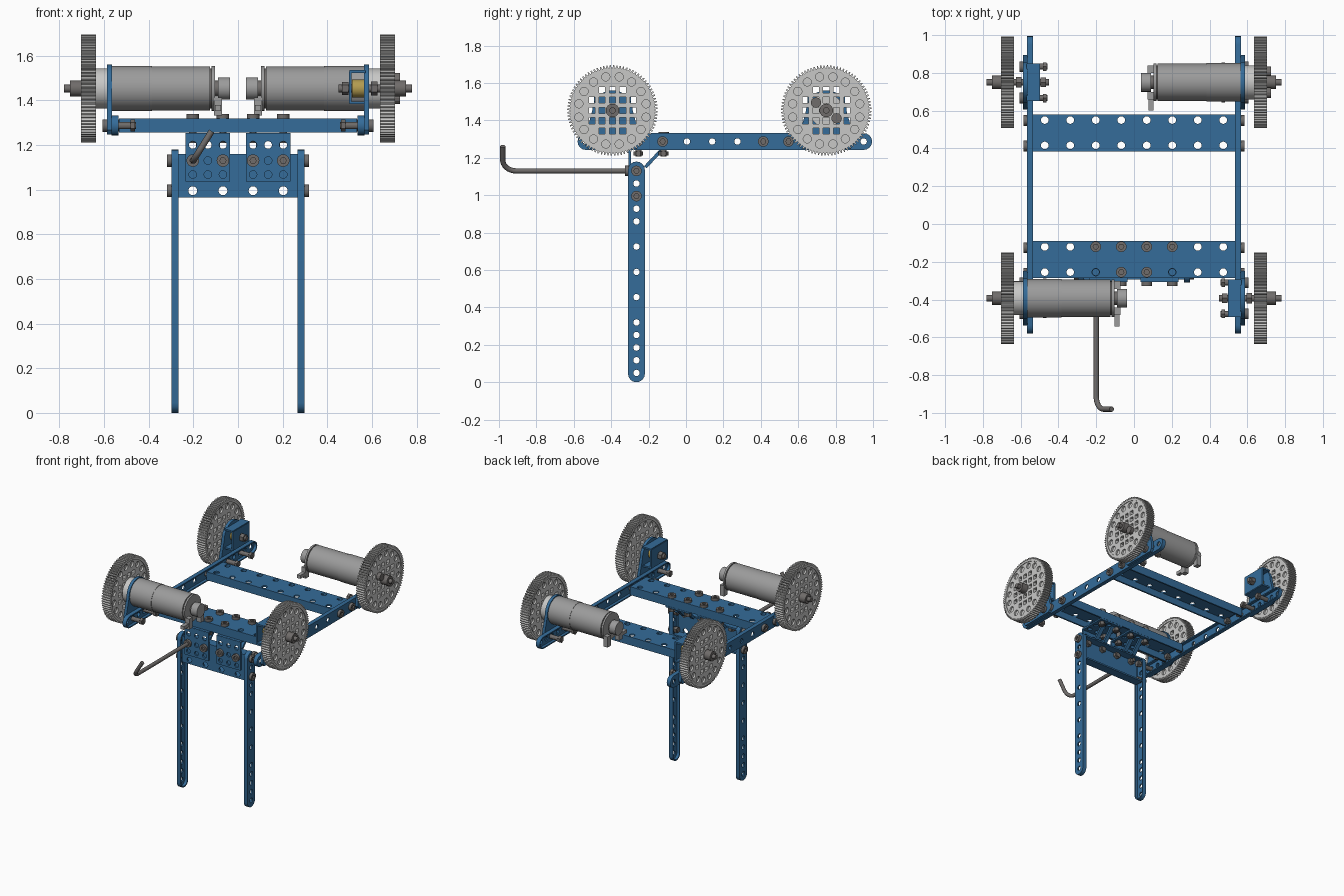
import bpy
from math import sin, cos, pi
from mathutils import Matrix, Vector

if "Cube" in bpy.data.objects:
    bpy.data.objects.remove(bpy.data.objects["Cube"])


def material(name, r, g, b):
    m = bpy.data.materials.new(name)
    m.use_nodes = True
    m.diffuse_color = (r, g, b, 1)
    m.node_tree.nodes["Principled BSDF"].inputs["Base Color"].default_value = (r, g, b, 1)
    return m


BLUE = material("blue paint", 0.035, 0.15, 0.32)
LIGHT = material("light grey plastic", 0.58, 0.58, 0.57)
GREY = material("motor grey", 0.33, 0.33, 0.33)
STEEL = material("dark steel", 0.16, 0.15, 0.145)
BRASS = material("brass", 0.45, 0.33, 0.08)

# Local (u, v, w) to world: w is the plate normal
AXES = {"X": Matrix(((0, 0, 1), (1, 0, 0), (0, 1, 0))),
        "Y": Matrix(((1, 0, 0), (0, 0, -1), (0, 1, 0))),
        "Z": Matrix.Identity(3)}


def circle(u, v, r, n=16, start=0.0):
    return [(u + r * cos(start + 2 * pi * i / n), v + r * sin(start + 2 * pi * i / n)) for i in range(n)]


def rect(u0, u1, v0, v1):
    return [(u0, v0), (u1, v0), (u1, v1), (u0, v1)]


def stadium(half, r, upright):
    pts = [(half * (1 if i <= 8 else -1) + r * cos(pi * (k - 8) / 16 * 2 / 2),
            r * sin(pi * (k - 8) / 16)) for i, k in
           [(j, j * 2) for j in range(9)] + [(9 + j, 16 + j * 2) for j in range(9)]]
    return [(-b, a) for a, b in pts] if upright else pts


def plate(name, axis, loops, at, thick, mat):
    """Flat sheet: first loop is the outline, the others are holes."""
    cu = bpy.data.curves.new(name, "CURVE")
    cu.dimensions, cu.fill_mode, cu.extrude = "2D", "BOTH", thick / 2
    for loop in loops:
        sp = cu.splines.new("POLY")
        sp.points.add(len(loop) - 1)
        for p, (u, v) in zip(sp.points, loop):
            p.co = (u, v, 0, 1)
        sp.use_cyclic_u = True
    tmp = bpy.data.objects.new(name + "_outline", cu)
    bpy.context.collection.objects.link(tmp)
    deps = bpy.context.evaluated_depsgraph_get()
    me = bpy.data.meshes.new_from_object(tmp.evaluated_get(deps))
    bpy.data.objects.remove(tmp)
    me.transform(Matrix.Translation(at) @ AXES[axis].to_4x4())
    me.materials.clear()
    me.materials.append(mat)
    ob = bpy.data.objects.new(name, me)
    bpy.context.collection.objects.link(ob)
    return ob


def rod(name, a, b, r, mat, n=32):
    a, b = Vector(a), Vector(b)
    bpy.ops.mesh.primitive_cylinder_add(vertices=n, radius=r, depth=(b - a).length, location=(a + b) / 2)
    ob = bpy.context.object
    ob.rotation_euler = (b - a).to_track_quat("Z", "Y").to_euler()
    ob.name = name
    ob.data.materials.append(mat)
    return ob


def box(name, lo, hi, mat):
    lo, hi = Vector(lo), Vector(hi)
    bpy.ops.mesh.primitive_cube_add(size=1, location=(lo + hi) / 2)
    ob = bpy.context.object
    ob.scale = hi - lo
    ob.name = name
    ob.data.materials.append(mat)
    return ob


def screw(axis, at, sign, length=0.05):
    """Socket head sitting on a surface, with shank and hex nut behind it."""
    d = AXES[axis] @ Vector((0, 0, 1))
    d = d * sign
    at = Vector(at)
    plate("screw_head", axis, [circle(0, 0, 0.028, 24), circle(0, 0, 0.014, 6)], at + d * 0.01, 0.02, STEEL)
    rod("screw_shank", at + d * 0.008, at - d * length, 0.016, STEEL, 12)
    rod("screw_nut", at - d * (length - 0.025), at - d * (length - 0.005), 0.026, STEEL, 6)


def bar(name, half, offsets, upright, centre, side):
    """Shallow perforated U bar with rounded ends, open towards the inside."""
    out = stadium(half, 0.045, upright)
    holes = [circle(0, o, 0.017) if upright else circle(o, 0, 0.017) for o in offsets]
    c = Vector(centre)
    plate(name, "X", [out] + holes, c + Vector((side * 0.011, 0, 0)), 0.01, BLUE)
    plate(name + "_lip", "X", [out, stadium(half, 0.036, upright)], c, 0.031, BLUE)


RAIL = [s * o for s in (-1, 1) for o in [0.0675 + 0.135 * k for k in range(4)] + [0.54 + 0.0675 * k for k in range(4)]]
LEG = [0] + [s * o for s in (-1, 1) for o in [0.135] + [0.27 + 0.0675 * k for k in range(5)]]
COLS = [0.0675 + 0.135 * k for k in range(4)]
COLS = [-c for c in reversed(COLS)] + COLS

# Side rails and legs with their fixing screws
for s in (-1, 1):
    bar("side_rail", 0.7425, RAIL, False, (s * 0.55, 0.2075, 1.287), s)
    bar("leg", 0.545, LEG, True, (s * 0.281, -0.265, 0.59), s)
    for y in (0.548, 0.413, -0.125, -0.26):
        screw("X", (s * 0.566, y, 1.287), s)
    for z in (0.995, 1.13):
        screw("X", (s * 0.297, -0.265, z), s)

# Two cross channels, open underneath
for y in (0.483, -0.188):
    holes = [circle(x, v, 0.02) for x in COLS for v in (-0.067, 0.067)]
    plate("cross_channel", "Z", [rect(-0.534, 0.534, -0.098, 0.098)] + holes, (0, y, 1.312), 0.012, BLUE)
    for s in (-1, 1):
        box("channel_flange", (-0.534, y + s * 0.092 - 0.006, 1.255), (0.534, y + s * 0.092 + 0.006, 1.318), BLUE)

# Front panel between the legs, open at the back
holes = [circle(x, z, 0.02) for x in COLS[2:6] for z in (0.995, 1.13)]
plate("front_panel", "Y", [rect(-0.266, 0.266, 0.965, 1.16)] + holes, (0, -0.289, 0), 0.012, BLUE)
for z in (0.971, 1.154):
    box("panel_flange", (-0.266, -0.295, z - 0.006), (0.266, -0.225, z + 0.006), BLUE)
for x in COLS[2:6]:
    screw("Y", (x, -0.307, 1.13), 1)
    screw("Z", (x, -0.12, 1.318), 1, 0.11)
for x in COLS[3:5]:
    screw("Z", (x, -0.255, 1.318), 1, 0.11)

# Perforated angle brackets joining panel and front channel
for c in (-0.135, 0.135):
    grid = (-0.0675, 0, 0.0675)
    holes = [circle(c + d, z, 0.017) for d in grid for z in (1.0675, 1.13, 1.2)]
    plate("bracket_face", "Y", [rect(c - 0.1, c + 0.1, 1.036, 1.252)] + holes, (0, -0.301, 0), 0.012, BLUE)
    holes = [circle(c + d, y, 0.017) for d in grid for y in (-0.255, -0.188, -0.12)]
    plate("bracket_shelf", "Z", [rect(c - 0.1, c + 0.1, -0.305, -0.09)] + holes, (0, 0, 1.248), 0.012, BLUE)
    strap = [(-0.225, 1.155), (-0.21, 1.145), (-0.115, 1.245), (-0.14, 1.245)]
    for d in (-0.07, 0.07):
        plate("bracket_strap", "X", [strap], (c + d * 0.55, 0, 0), 0.03, BLUE)

# Bent hook rod reaching forward
cu = bpy.data.curves.new("hook_rod", "CURVE")
cu.dimensions, cu.bevel_depth, cu.bevel_resolution, cu.use_fill_caps = "3D", 0.014, 4, True
sp = cu.splines.new("POLY")
corner, up = Vector((-0.2, -0.98, 1.13)), Vector((0.53, 0, 0.848))
path = [Vector((-0.2, -0.24, 1.13))]
for i in range(9):
    a = pi / 2 * i / 8
    path.append(corner + Vector((0, 0.07 * (1 - sin(a)), 0)) + up * 0.07 * (1 - cos(a)))
path.append(corner + up * 0.155)
sp.points.add(len(path) - 1)
for p, q in zip(sp.points, path):
    p.co = (*q, 1)
cu.materials.append(STEEL)
bpy.context.collection.objects.link(bpy.data.objects.new("hook_rod", cu))

WZ = 1.453
TEETH = 84


def gear(s, y):
    """Toothed wheel with a lightened, perforated web."""
    at = (s * 0.67, y, WZ)
    rim = []
    for i in range(TEETH):
        for f, r in ((0, 0.228), (0.3, 0.228), (0.5, 0.242), (0.8, 0.242)):
            a = 2 * pi * (i + f) / TEETH
            rim.append((r * cos(a), r * sin(a)))
    plate("gear_rim", "X", [rim, circle(0, 0, 0.214, 48)], at, 0.067, LIGHT)
    step = 0.055
    grid = [circle(i * step, j * step, 0.023, 4, pi / 4) for i in range(-2, 3) for j in range(-2, 3)
            if 0 < i * i + j * j < 8]
    ring = [circle(0.183 * cos(a), 0.183 * sin(a), 0.022, 14) for a in [pi * (k + 0.5) / 8 for k in range(16)]]
    plate("gear_face", "X", [circle(0, 0, 0.216, 48)] + grid + ring, at, 0.056, LIGHT)
    plate("gear_web", "X", [circle(0, 0, 0.216, 48)] + grid, at, 0.03, LIGHT)
    rod("gear_hub", (s * 0.7, y, WZ), (s * 0.752, y, WZ), 0.036, STEEL, 24)


# Four wheels: two driven by motors, two running in bearing blocks
for s, y, driven in ((-1, -0.393, True), (1, 0.75, True), (1, -0.393, False), (-1, 0.75, False)):
    gear(s, y)
    rod("axle", (s * 0.78, y, WZ), (s * (0.55 if driven else 0.45), y, WZ), 0.017, STEEL, 16)
    arch = [(0.108 * cos(a), WZ - 1.287 + 0.108 * sin(a)) for a in [pi * (k / 20) for k in range(21)]]
    outline = [(-0.13, -0.04), (0.13, -0.04), (0.145, -0.02), (0.145, 0.03)] + arch + [(-0.145, 0.03), (-0.145, -0.02)]
    holes = [circle(d, 0, 0.017) for d in (-0.0675, 0, 0.0675)]
    plate("mount_plate", "X", [outline] + holes, (s * 0.576, y, 1.287), 0.022, BLUE)
    for d in (-0.083, 0.083):
        screw("X", (s * 0.587, y + d, 1.287), s, 0.13)

    def along(name, x0, x1, r, mat, n=40):
        return rod(name, (s * x0, y, WZ), (s * x1, y, WZ), r, mat, n)

    if driven:
        along("motor_collar", 0.636, 0.587, 0.09, LIGHT)
        along("gearbox", 0.565, 0.385, 0.1015, GREY)
        along("motor_can", 0.39, 0.125, 0.099, GREY)
        along("motor_end_ring", 0.13, 0.118, 0.09, STEEL)
        along("motor_end_disc", 0.118, 0.104, 0.1, GREY)
        along("motor_neck", 0.104, 0.085, 0.035, STEEL)
        along("motor_end_cap", 0.09, 0.036, 0.05, GREY, 24)
        e = -1 if y < 0 else 1
        for d in (-0.07, 0.07):
            box("terminal_tab", (s * 0.09 - 0.018, y + d - 0.02, WZ - 0.12),
                (s * 0.09 + 0.018, y + d + 0.02, WZ - 0.04), GREY)
        box("terminal_clip", (s * 0.09 - 0.014, y - 0.15, WZ - 0.1), (s * 0.09 + 0.014, y - 0.08, WZ - 0.075), GREY)
        if y > 0:
            for d in (-1, 1):
                rod("drive_screw", (0.69, y + d * 0.055, WZ - d * 0.042), (0.725, y + d * 0.055, WZ - d * 0.042),
                    0.028, STEEL, 12)
    else:
        # Bearing block: open U box with a brass bush inside
        plate("bearing_face", "X", [rect(-0.1, 0.1, -0.07, 0.07), circle(0, 0, 0.02)], (s * 0.503, y, WZ + 0.006), 0.012, BLUE)
        for d in (-0.064, 0.076):
            box("bearing_wall", (s * 0.535 - 0.035, y - 0.1, WZ + d - 0.006),
                (s * 0.535 + 0.035, y + 0.1, WZ + d + 0.006), BLUE)
        along("brass_bush", 0.565, 0.51, 0.04, BRASS, 20)
        along("axle_nut", 0.495, 0.465, 0.03, STEEL, 6)
        along("spacer_nut", 0.625, 0.595, 0.032, STEEL, 6)

# Smooth round parts, keep edges crisp
bpy.ops.object.select_all(action="DESELECT")
for ob in bpy.context.scene.objects:
    if ob.type == "MESH":
        ob.select_set(True)
        bpy.context.view_layer.objects.active = ob
bpy.ops.object.shade_smooth_by_angle(angle=0.5)
